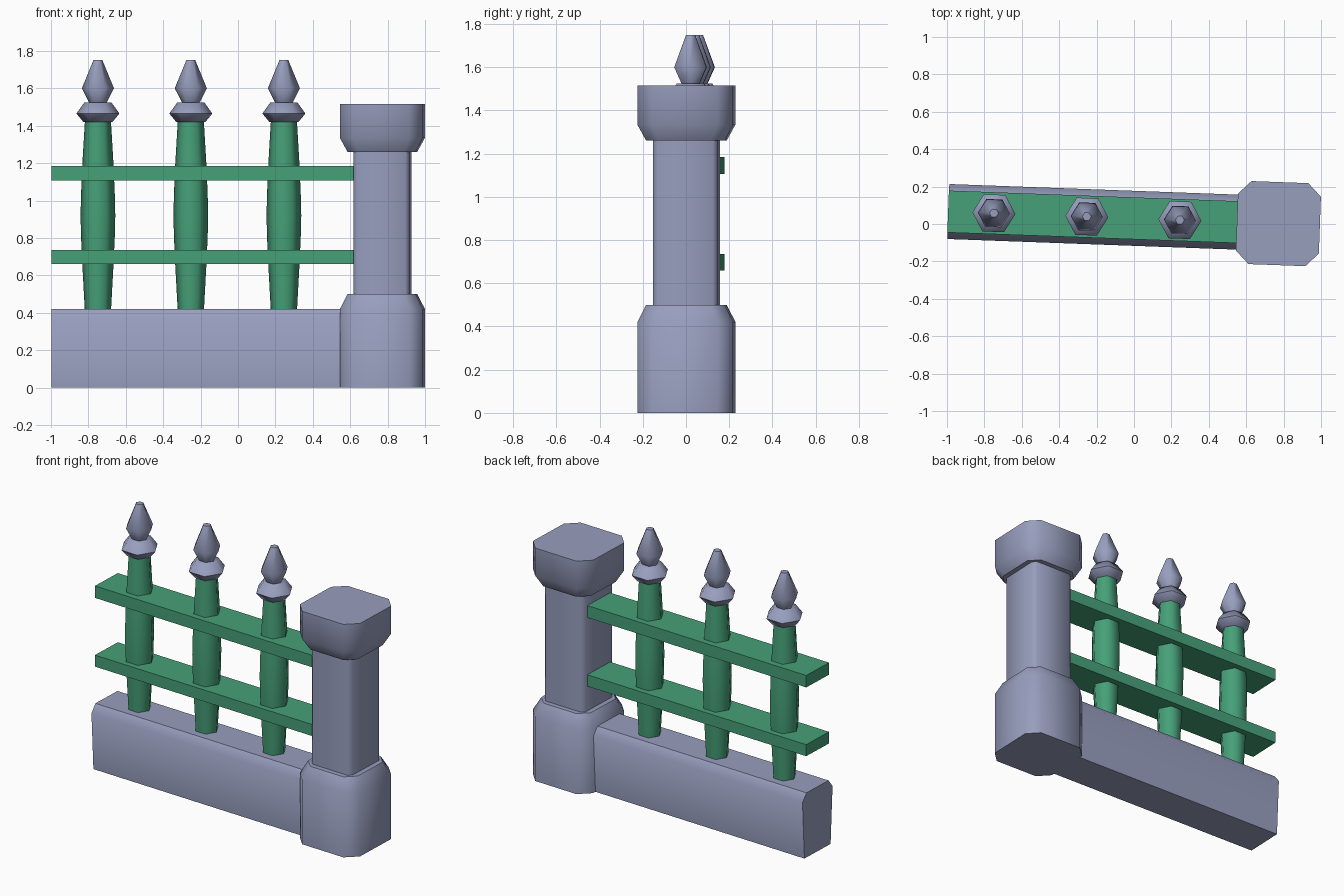
import bpy, bmesh, math
from mathutils import Matrix

if "Cube" in bpy.data.objects:
    bpy.data.objects.remove(bpy.data.objects["Cube"])

# The fence runs along local x from the post centre and is turned slightly
PLACE = Matrix.Translation((0.772, 0.002, 0)) @ Matrix.Rotation(math.radians(-2.1), 4, 'Z')


def material(name, rgb):
    m = bpy.data.materials.new(name)
    m.diffuse_color = (*rgb, 1)
    m.use_nodes = True
    m.node_tree.nodes["Principled BSDF"].inputs["Base Color"].default_value = m.diffuse_color
    return m


STONE = material("grey_violet_stone", (0.314, 0.342, 0.515))
GREEN = material("green_paint", (0.061, 0.352, 0.188))


def loft(name, rings, mat, angle=50):
    """Skin a list of equal-length point rings and cap both ends."""
    bm = bmesh.new()
    vs = [[bm.verts.new(p) for p in ring] for ring in rings]
    n = len(vs[0])
    for a, b in zip(vs, vs[1:]):
        for i in range(n):
            bm.faces.new((a[i], a[(i + 1) % n], b[(i + 1) % n], b[i]))
    bm.faces.new(vs[0])
    bm.faces.new(vs[-1])
    bmesh.ops.recalc_face_normals(bm, faces=bm.faces)
    me = bpy.data.meshes.new(name)
    bm.to_mesh(me)
    bm.free()
    me.materials.append(mat)
    me.shade_smooth()
    me.set_sharp_from_angle(angle=math.radians(angle))
    ob = bpy.data.objects.new(name, me)
    ob.matrix_world = PLACE
    bpy.context.collection.objects.link(ob)


def chamfered_square(h, c, z):
    k = h - c
    return [(h, -k, z), (h, k, z), (k, h, z), (-k, h, z),
            (-h, k, z), (-h, -k, z), (-k, -h, z), (k, -h, z)]


def hexagon(x, r, z):
    return [(x + r * math.cos(i * math.pi / 3), r * math.sin(i * math.pi / 3), z)
            for i in range(6)]


def bar(name, profile, x0, x1, mat):
    """Extrude a (y, z) profile along x."""
    loft(name, [[(x, y, z) for y, z in profile] for x in (x0, x1)], mat)


# Stone post: base, shaft and cap
for name, levels in {
    "post_base": [(0.222, 0.07, 0), (0.222, 0.07, 0.42), (0.182, 0.06, 0.5)],
    "post_shaft": [(0.15, 0.022, 0.48), (0.15, 0.022, 1.28)],
    "post_cap": [(0.182, 0.06, 1.26), (0.222, 0.07, 1.335), (0.222, 0.07, 1.515)],
}.items():
    loft(name, [chamfered_square(*l) for l in levels], STONE)

# Low wall, slightly wider at the shoulder, with chamfered top edges
half = [(0.128, 0), (0.147, 0.37), (0.108, 0.42)]
bar("low_wall", half + [(-y, z) for y, z in reversed(half)], -1.766, -0.15, STONE)

# Two horizontal rails
for name, z0, z1 in (("lower_rail", 0.66, 0.735), ("upper_rail", 1.107, 1.185)):
    bar(name, [(0.112, z0), (0.112, z1), (-0.112, z1), (-0.112, z0)],
        -1.767, -0.14, GREEN)

# Pickets: bulging hexagonal shaft, collar and spear tip
PICKET = [(0.07, 0.41), (0.083, 0.65), (0.09, 0.8), (0.093, 0.92),
          (0.09, 1.04), (0.083, 1.2), (0.07, 1.42)]
COLLAR = [(0.078, 1.42), (0.115, 1.465), (0.072, 1.525)]
TIP = [(0.045, 1.52), (0.086, 1.6), (0.024, 1.75)]
for i, x in enumerate((-1.522, -1.025, -0.527), 1):
    for part, prof, mat in (("picket", PICKET, GREEN), ("collar", COLLAR, STONE),
                            ("spear_tip", TIP, STONE)):
        loft(f"{part}_{i}", [hexagon(x, r, z) for r, z in prof], mat, 62)
